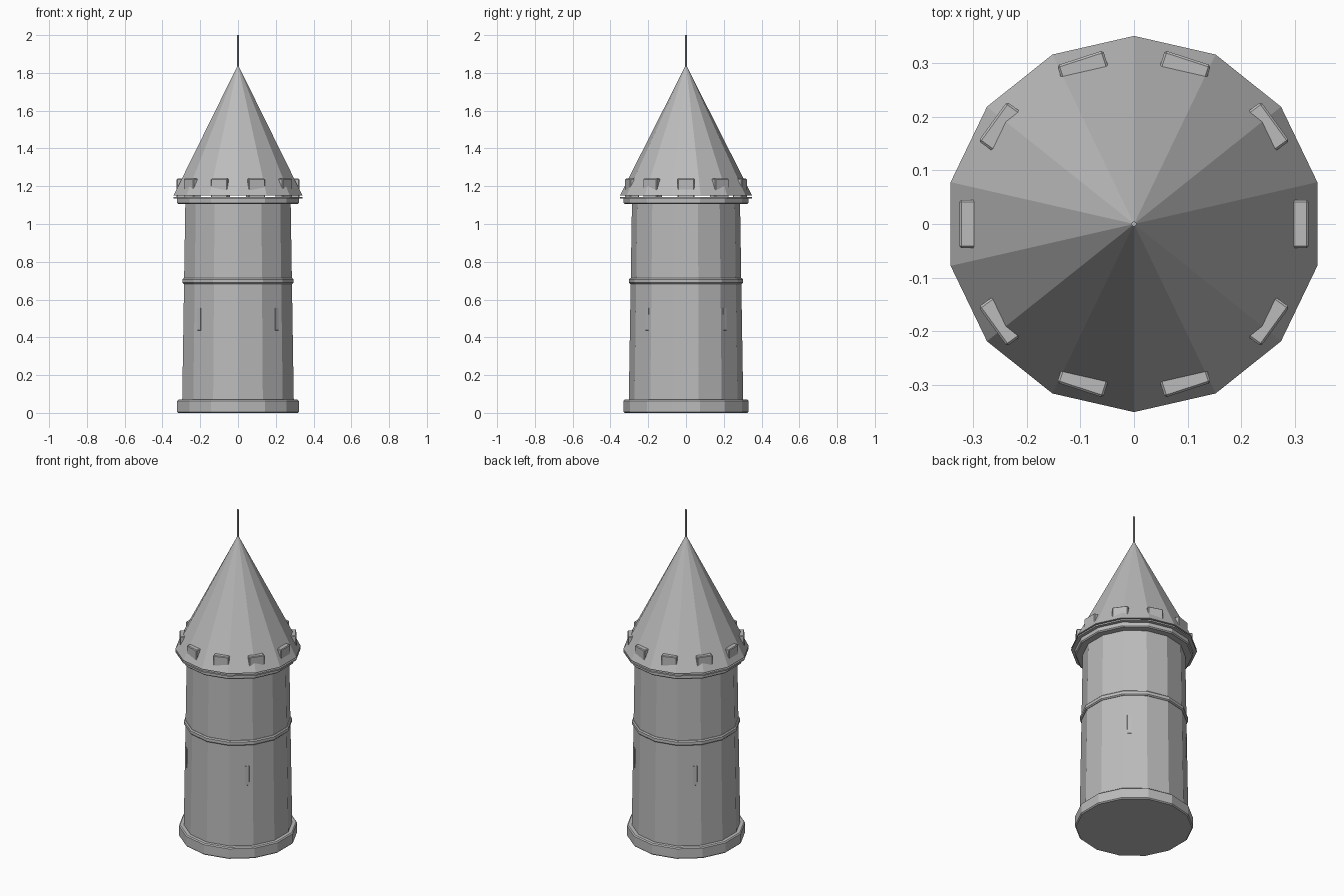
import bpy, math

if "Cube" in bpy.data.objects:
    bpy.data.objects.remove(bpy.data.objects["Cube"])

SIDES = 14

stone = bpy.data.materials.new("stone grey")
stone.diffuse_color = (0.5, 0.5, 0.5, 1)
stone.use_nodes = True
stone.node_tree.nodes["Principled BSDF"].inputs["Base Color"].default_value = stone.diffuse_color


def finish(name, bevel):
    ob = bpy.context.object
    ob.name = name
    ob.data.materials.append(stone)
    if bevel:
        mod = ob.modifiers.new("edge bevel", 'BEVEL')
        mod.width = bevel
        mod.segments = 1
        mod.limit_method = 'ANGLE'
        mod.angle_limit = math.radians(40)
    return ob


def ring(name, r1, r2, z0, z1, bevel=0, sides=SIDES):
    bpy.ops.mesh.primitive_cone_add(vertices=sides, radius1=r1, radius2=r2,
                                    depth=z1 - z0, location=(0, 0, (z0 + z1) / 2))
    return finish(name, bevel)


def block(name, angle, r_in, r_out, width, z0, z1, bevel):
    # upright box facing outward at the given angle
    r = (r_in + r_out) / 2
    bpy.ops.mesh.primitive_cube_add(
        size=1, location=(r * math.cos(angle), r * math.sin(angle), (z0 + z1) / 2))
    ob = bpy.context.object
    for v in ob.data.vertices:
        v.co.x *= r_out - r_in
        v.co.y *= width
        v.co.z *= z1 - z0
    ob.rotation_euler.z = angle
    return finish(name, bevel)


# Tower shaft and its rings
ring("plinth", 0.33, 0.33, 0.0, 0.07, 0.006)
ring("tower_wall", 0.303, 0.286, 0.06, 1.115)
ring("middle_band", 0.302, 0.302, 0.683, 0.713, 0.006)
ring("top_collar", 0.33, 0.33, 1.105, 1.14, 0.006)

# Roof with thin eave plate and finial
ring("eave", 0.35, 0.35, 1.134, 1.143)
ring("roof", 0.35, 0.0, 1.151, 1.843)
ring("finial", 0.005, 0.005, 1.82, 2.0, 0, 8)

# Ten battlements poking out through the roof
for i in range(10):
    block(f"battlement_{i + 1}", math.radians(36 * i), 0.275, 0.325, 0.09, 1.14, 1.24, 0.004)

# Four arrow slits on the diagonals
for i in range(4):
    block(f"arrow_slit_{i + 1}", math.radians(45 + 90 * i), 0.272, 0.293, 0.025, 0.437, 0.556, 0.001)
